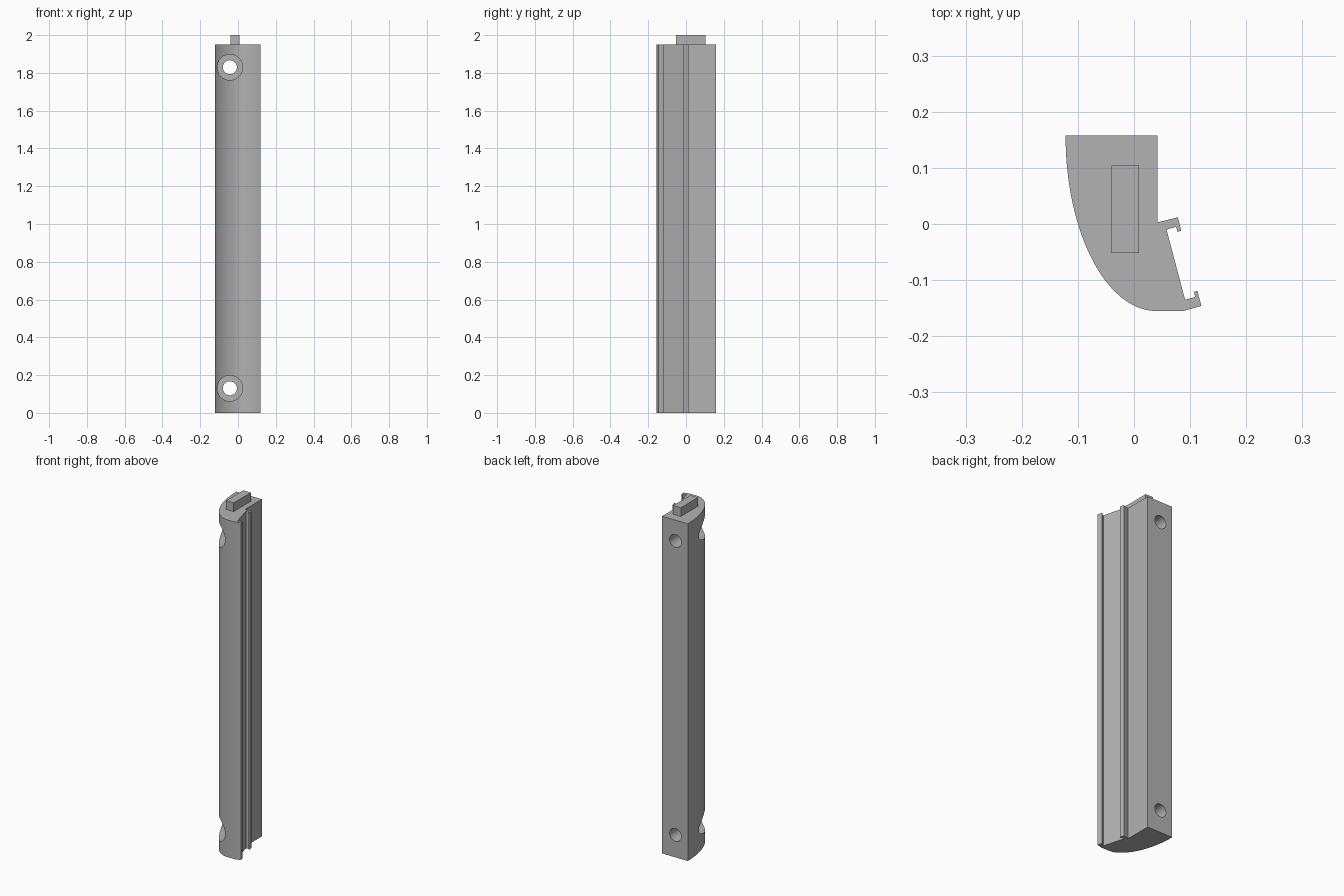
import bpy, bmesh, math
from mathutils import Vector

cube = bpy.data.objects.get("Cube")
if cube:
    bpy.data.objects.remove(cube, do_unlink=True)

grey = bpy.data.materials.new("plain grey")
grey.use_nodes = True
colour = (0.45, 0.45, 0.45, 1)
grey.diffuse_color = colour
grey.node_tree.nodes["Principled BSDF"].inputs["Base Color"].default_value = colour

BODY_TOP = 1.95
HOLE_X = -0.043
HOLE_HEIGHTS = (0.13, 1.83)


def make_object(name, bm):
    """Turn a bmesh into a grey object."""
    bmesh.ops.recalc_face_normals(bm, faces=bm.faces)
    mesh = bpy.data.meshes.new(name)
    bm.to_mesh(mesh)
    bm.free()
    mesh.materials.append(grey)
    obj = bpy.data.objects.new(name, mesh)
    bpy.context.collection.objects.link(obj)
    return obj


def extrude_outline(name, outline, offset, direction):
    """Sweep a closed outline of 3D points along a direction."""
    bm = bmesh.new()
    face = bm.faces.new([bm.verts.new(Vector(p) + Vector(offset)) for p in outline])
    swept = bmesh.ops.extrude_face_region(bm, geom=[face])
    moved = [g for g in swept["geom"] if isinstance(g, bmesh.types.BMVert)]
    bmesh.ops.translate(bm, verts=moved, vec=direction)
    return make_object(name, bm)


def cylinder_along_y(name, radius, z, y0, y1):
    ring = [(radius * math.cos(t), 0, radius * math.sin(t))
            for t in (math.tau * i / 48 for i in range(48))]
    return extrude_outline(name, ring, (HOLE_X, y0, z), (0, y1 - y0, 0))


# Body section: flat back, hooked rails on one side, elliptical front
rails = [(0.042, 0.158), (0.042, 0.003), (0.078, 0.012), (0.084, -0.012),
         (0.078, -0.014), (0.075, -0.005), (0.058, -0.010), (0.091, -0.135),
         (0.109, -0.130), (0.107, -0.121), (0.113, -0.119), (0.120, -0.146),
         (0.088, -0.155)]
steps = 40
curve = [(0.040 - 0.162 * math.sin(a), 0.158 - 0.313 * math.cos(a))
         for a in (math.pi / 2 * i / steps for i in range(steps + 1))]
body = extrude_outline("body", [(x, y, 0) for x, y in rails + curve],
                       (0, 0, 0), (0, 0, BODY_TOP))

# Counterbored screw holes through front and back
cutters = []
for z in HOLE_HEIGHTS:
    cutters.append(cylinder_along_y("screw_hole_cutter", 0.037, z, -0.3, 0.3))
    cutters.append(cylinder_along_y("counterbore_cutter", 0.068, z, -0.3, 0.04))
for cutter in cutters:
    cut = body.modifiers.new("hole", "BOOLEAN")
    cut.operation = "DIFFERENCE"
    cut.solver = "EXACT"
    cut.object = cutter
    cutter.hide_render = True

bpy.context.view_layer.update()
evaluated = body.evaluated_get(bpy.context.evaluated_depsgraph_get())
drilled = bpy.data.meshes.new_from_object(evaluated)
body.modifiers.clear()
body.data = drilled
for cutter in cutters:
    bpy.data.objects.remove(cutter, do_unlink=True)

# Smooth curved walls while keeping edges crisp
bpy.ops.object.select_all(action="DESELECT")
body.select_set(True)
bpy.context.view_layer.objects.active = body
bpy.ops.object.shade_smooth_by_angle(angle=math.radians(20))

# Locating tab on top
tab = [(-0.040, -0.052, 0), (0.009, -0.052, 0), (0.009, 0.104, 0), (-0.040, 0.104, 0)]
extrude_outline("top_tab", tab, (0, 0, BODY_TOP), (0, 0, 2 - BODY_TOP))
